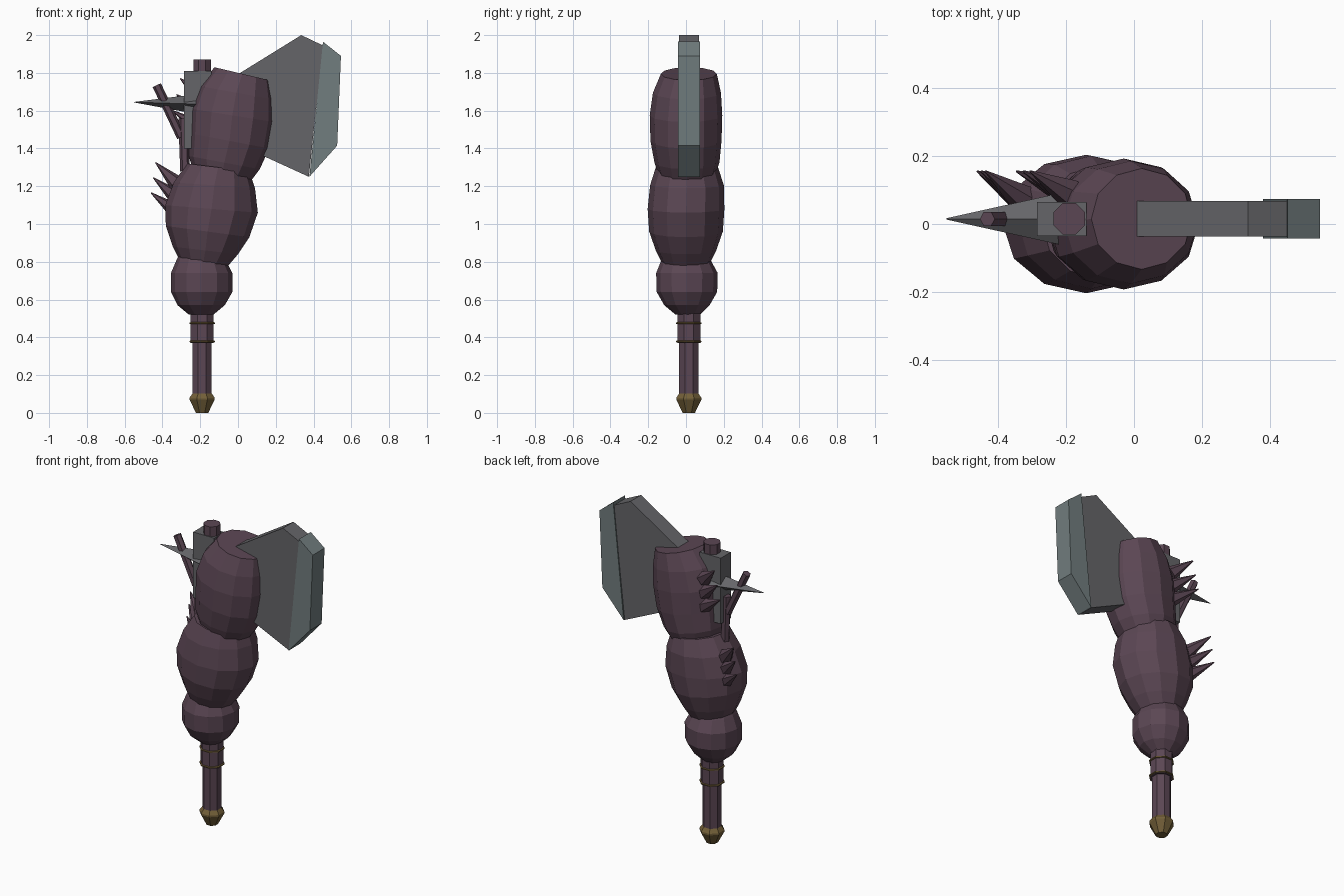
import bpy, bmesh, math
from mathutils import Vector

cube = bpy.data.objects.get("Cube")
if cube:
    bpy.data.objects.remove(cube, do_unlink=True)


def material(name, rgb):
    m = bpy.data.materials.new(name)
    m.use_nodes = True
    m.diffuse_color = (*rgb, 1)
    m.node_tree.nodes["Principled BSDF"].inputs["Base Color"].default_value = (*rgb, 1)
    return m


FLESH = material("dusky purple flesh", (0.105, 0.062, 0.088))
STEEL = material("grey steel", (0.13, 0.13, 0.14))
EDGE = material("pale edge steel", (0.165, 0.205, 0.21))
GOLD = material("dull gold", (0.17, 0.115, 0.04))
AXIS_X, AXIS_Y = -0.19, 0.015


def finish(name, bm, mat):
    bmesh.ops.recalc_face_normals(bm, faces=bm.faces)
    mesh = bpy.data.meshes.new(name)
    bm.to_mesh(mesh)
    bm.free()
    mesh.materials.append(mat)
    ob = bpy.data.objects.new(name, mesh)
    bpy.context.collection.objects.link(ob)
    return ob


def skin(name, rings, mat):
    """Join equal-sized rings of points and cap both ends."""
    bm = bmesh.new()
    loops = [[bm.verts.new(p) for p in ring] for ring in rings]
    n = len(loops[0])
    for a, b in zip(loops, loops[1:]):
        for i in range(n):
            j = (i + 1) % n
            bm.faces.new((a[i], a[j], b[j], b[i]))
    bm.faces.new(loops[0])
    bm.faces.new(loops[-1])
    return finish(name, bm, mat)


def bulb(name, sections, sides=12):
    """Each section: left x, left z, right x, right z, depth radius, centre y."""
    rings = []
    for lx, lz, rx, rz, depth, cy in sections:
        mid = Vector(((lx + rx) / 2, cy, (lz + rz) / 2))
        half = Vector(((rx - lx) / 2, 0, (rz - lz) / 2))
        angles = [math.tau * i / sides for i in range(sides)]
        rings.append([mid + half * math.cos(a) + Vector((0, depth * math.sin(a), 0))
                      for a in angles])
    return skin(name, rings, FLESH)


def lathe(name, profile, mat, sides=8):
    rings = []
    for r, z in profile:
        angles = [math.tau * (i + 0.5) / sides for i in range(sides)]
        rings.append([(AXIS_X + r * math.cos(a), AXIS_Y + r * math.sin(a), z) for a in angles])
    return skin(name, rings, mat)


def plate(name, outline, y0, y1, mat):
    return skin(name, [[(x, y, z) for x, z in outline] for y in (y0, y1)], mat)


def rod(name, a, b, r0, r1, mat, sides=6, squash=1):
    a, b = Vector(a), Vector(b)
    direction = (b - a).normalized()
    side = direction.cross(Vector((0, 1, 0))).normalized()
    other = direction.cross(side)
    rings = []
    for p, r in ((a, r0), (b, r1)):
        angles = [math.tau * i / sides for i in range(sides)]
        rings.append([p + side * r * squash * math.cos(t) + other * r * math.sin(t)
                      for t in angles])
    return skin(name, rings, mat)


# Handle
lathe("handle", [(0.055, 0.09), (0.055, 0.4)], FLESH)
lathe("grip", [(0.066, 0.37), (0.066, 0.56)], FLESH)
lathe("handle_top", [(0.05, 1.7), (0.05, 1.87)], FLESH)
lathe("pommel", [(0.035, 0), (0.072, 0.07), (0.072, 0.08), (0.05, 0.11)], GOLD)
for label, z in (("lower", 0.378), ("upper", 0.475)):
    lathe(label + "_ring", [(0.064, z - 0.006), (0.073, z - 0.003),
                            (0.073, z + 0.003), (0.064, z + 0.006)], GOLD)

# Swollen arm wrapped around the axe
bulb("lower_bulb", [
    (-0.26, 0.52, -0.13, 0.52, 0.065, 0.01),
    (-0.32, 0.57, -0.07, 0.57, 0.12, 0.005),
    (-0.355, 0.64, -0.03, 0.64, 0.16, 0.005),
    (-0.355, 0.74, -0.03, 0.74, 0.163, 0.005),
    (-0.325, 0.81, -0.065, 0.81, 0.13, 0),
    (-0.3, 0.86, -0.09, 0.84, 0.1, 0)])
bulb("middle_bulb", [
    (-0.31, 0.81, -0.06, 0.77, 0.125, 0),
    (-0.345, 0.88, 0.0, 0.84, 0.16, 0),
    (-0.382, 0.99, 0.06, 0.93, 0.195, 0),
    (-0.385, 1.1, 0.105, 1.06, 0.203, 0),
    (-0.34, 1.22, 0.09, 1.19, 0.195, 0.005),
    (-0.27, 1.32, 0.06, 1.28, 0.165, 0.005)])
bulb("upper_bulb", [
    (-0.24, 1.29, 0.07, 1.23, 0.15, 0.005),
    (-0.26, 1.36, 0.115, 1.29, 0.172, 0.005),
    (-0.255, 1.48, 0.165, 1.4, 0.188, 0),
    (-0.25, 1.61, 0.19, 1.54, 0.192, 0),
    (-0.205, 1.73, 0.187, 1.66, 0.18, 0.005),
    (-0.125, 1.83, 0.17, 1.76, 0.148, 0.015)])

# Axe head
plate("axe_block", [(-0.285, 1.4), (-0.14, 1.4), (-0.14, 1.81), (-0.285, 1.81)],
      -0.035, 0.065, STEEL)
plate("axe_blade", [(-0.15, 1.7), (0.335, 2.0), (0.45, 1.945), (0.375, 1.25), (-0.15, 1.49)],
      -0.036, 0.068, STEEL)
plate("cutting_edge", [(0.45, 1.965), (0.545, 1.89), (0.525, 1.415), (0.378, 1.25)],
      -0.042, 0.074, EDGE)
rod("back_spike", (-0.22, 0.015, 1.635), (-0.55, 0.015, 1.645), 0.075, 0.002, STEEL, 4, 0.7)

# Bent peg behind the axe head
rod("peg_tip", (-0.3, 0.015, 1.46), (-0.43, 0.015, 1.735), 0.024, 0.024, FLESH)
rod("peg_stem", (-0.28, 0.015, 1.28), (-0.29, 0.015, 1.56), 0.026, 0.026, FLESH)

# Rows of thorns on the rear right of the arm
for i in range(3):
    rod(f"middle_thorn_{i + 1}", (-0.32, 0.07, 1.06 + 0.075 * i),
        (-0.46 + 0.012 * i, 0.155, 1.165 + 0.08 * i), 0.045, 0.003, FLESH)
    rod(f"upper_thorn_{i + 1}", (-0.19, 0.09, 1.5 + 0.085 * i),
        (-0.345 + 0.02 * i, 0.155, 1.6 + 0.085 * i), 0.045, 0.003, FLESH)
